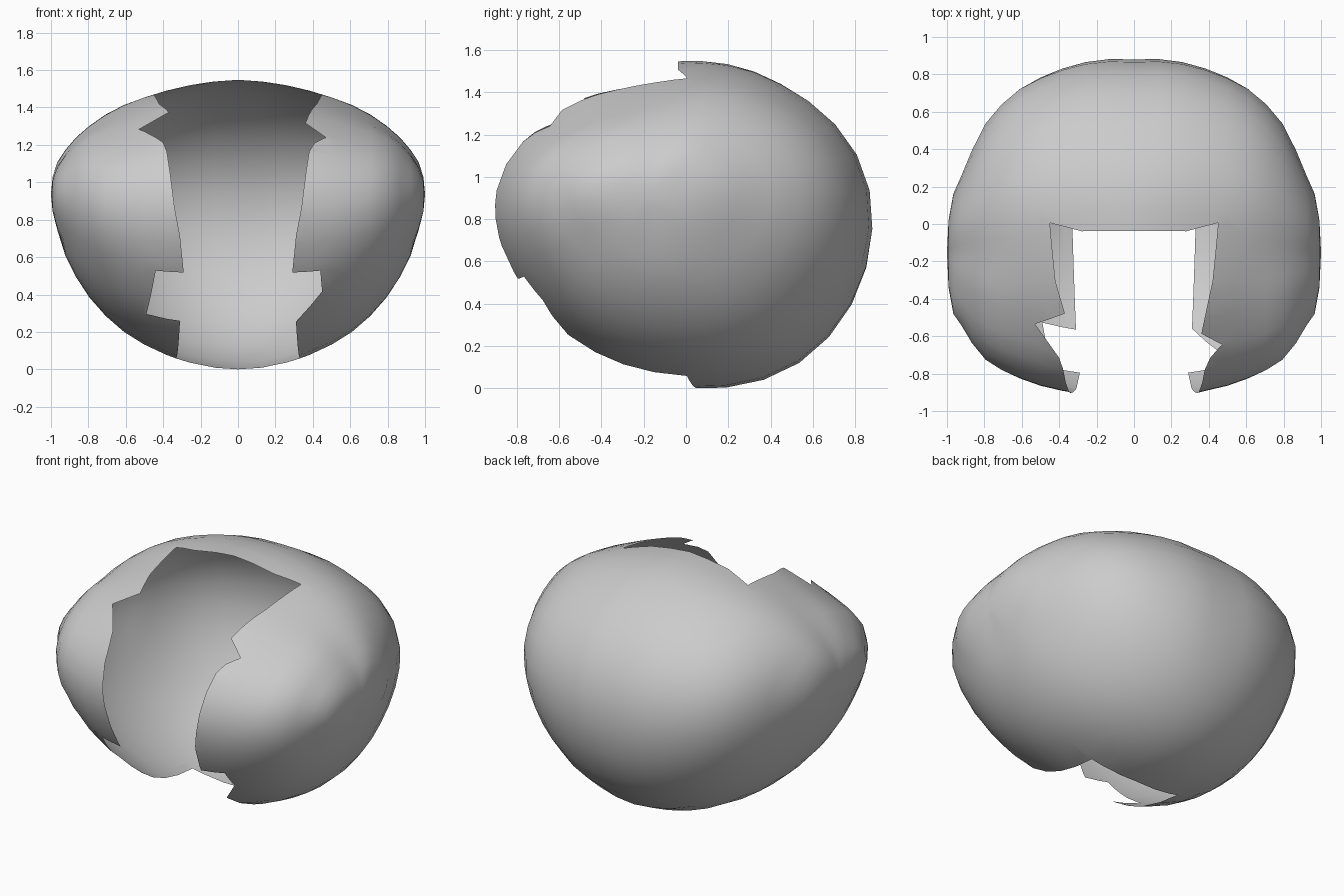
import bpy, bmesh
from math import sin, cos, asin, radians, pi
from mathutils import Vector

if "Cube" in bpy.data.objects:
    bpy.data.objects.remove(bpy.data.objects["Cube"])

CY, CZ = -0.15, 0.95            # axis of the shell, running along x

# Fullness of the shell: columns = angle about the x axis (0 = front, 90 = top),
# one row of values per direction, one value per |x| station
STATIONS = [asin(v) for v in (0, .45, .65, .80, .92, .985)] + [pi / 2]
FULLNESS = [
    (.75, .81, .86, .95, 1.0, 1.45),     # front
    (.64, .60, .60, .66, .68, .80),      # front top
    (.60, .565, .56, .565, .56, .58),    # top
    (.757, .77, .79, .79, .80, .95),     # back top
    (1.015, 1.06, 1.11, 1.13, 1.05, 1.3),  # back
    (1.075, 1.07, 1.06, 1.03, .95, .95),   # back bottom
    (.91, .91, .915, .90, .865, .62),    # bottom
    (.78, .83, .86, .88, .88, .95),      # front bottom
]


def along(row, u):
    u = abs(u)
    row = row + (row[-1],)
    for i in range(len(row) - 1):
        if u <= STATIONS[i + 1] + 1e-6:
            t = (u - STATIONS[i]) / (STATIONS[i + 1] - STATIONS[i])
            return row[i] + (row[i + 1] - row[i]) * t
    return row[-1]


def surface(u, deg):
    f = (deg % 360) / 45
    i = int(f)
    t = f - i
    a, b, c, d = (along(FULLNESS[(i + k) % 8], u) for k in (-1, 0, 1, 2))
    k = b + .5 * t * (c - a + t * (2*a - 5*b + 4*c - d + t * (3*(b - c) + d - a)))
    r = k * cos(u)
    th = radians(deg)
    return Vector((sin(u), CY - r * cos(th), CZ + r * sin(th)))


# Ragged outline of the front opening as (x, angle), right side then left side
RIGHT = [(0, 100.4), (.28, 101), (.45, 106.4), (.42, 72), (.36, 41), (.47, 31.5),
         (.41, 26), (.38, 20), (.34, -5), (.31, -17), (.29, -33), (.44, -33.5),
         (.45, -44.5), (.31, -59), (.33, -100), (0, -102)]
LEFT = [(-.33, -100), (-.31, -58.5), (-.49, -59.5), (-.46, -44), (-.44, -33.5),
        (-.29, -33), (-.31, -17), (-.34, -5), (-.38, 20), (-.40, 26), (-.53, 42),
        (-.37, 53), (-.42, 72), (-.45, 106.4), (-.28, 101)]
OUTLINE = [Vector((asin(x), a / 60, 0)) for x, a in RIGHT + LEFT]


def inside(p):
    hit = False
    for a, b in zip(OUTLINE, OUTLINE[1:] + OUTLINE[:1]):
        if (a.y > p.y) != (b.y > p.y):
            if p.x < a.x + (p.y - a.y) / (b.y - a.y) * (b.x - a.x):
                hit = not hit
    return hit


# Flat sheet of quads in (lateral angle, wrap angle) space
bm = bmesh.new()
NU, NV = 24, 36
rows = [[bm.verts.new((-pi / 2 + pi * i / NU, -3 + 6 * j / NV, 0))
         for i in range(NU + 1)] for j in range(NV + 1)]
for j in range(NV):
    for i in range(NU):
        bm.faces.new((rows[j][i], rows[j][i+1], rows[j+1][i+1], rows[j+1][i]))

# Cut the sheet along every side of the outline, then remove the opening
for a, b in zip(OUTLINE, OUTLINE[1:] + OUTLINE[:1]):
    lo = (min(a.x, b.x) - 1e-4, min(a.y, b.y) - 1e-4)
    hi = (max(a.x, b.x) + 1e-4, max(a.y, b.y) + 1e-4)
    faces = []
    for f in bm.faces:
        xs = [v.co.x for v in f.verts]
        ys = [v.co.y for v in f.verts]
        if max(xs) > lo[0] and min(xs) < hi[0] and max(ys) > lo[1] and min(ys) < hi[1]:
            faces.append(f)
    geom = set(faces)
    for f in faces:
        geom.update(f.edges)
        geom.update(f.verts)
    d = b - a
    bmesh.ops.bisect_plane(bm, geom=list(geom), dist=1e-5, plane_co=a,
                           plane_no=Vector((-d.y, d.x, 0)).normalized())
gone = [f for f in bm.faces if inside(f.calc_center_median())]
bmesh.ops.delete(bm, geom=gone, context='FACES')

# Wrap the sheet into the rounded shell and close the back seam and side poles
for v in bm.verts:
    v.co = surface(v.co.x, v.co.y * 60)
bmesh.ops.remove_doubles(bm, verts=bm.verts[:], dist=1e-4)
bmesh.ops.recalc_face_normals(bm, faces=bm.faces[:])
back = max(bm.faces, key=lambda f: f.calc_center_median().y)
if back.normal.y < 0:
    bmesh.ops.reverse_faces(bm, faces=bm.faces[:])
low = min(v.co.z for v in bm.verts)
for v in bm.verts:
    v.co.z -= low
for f in bm.faces:
    f.smooth = True

mesh = bpy.data.meshes.new("open_shell")
bm.to_mesh(mesh)
bm.free()
shell = bpy.data.objects.new("open_shell", mesh)
bpy.context.collection.objects.link(shell)
